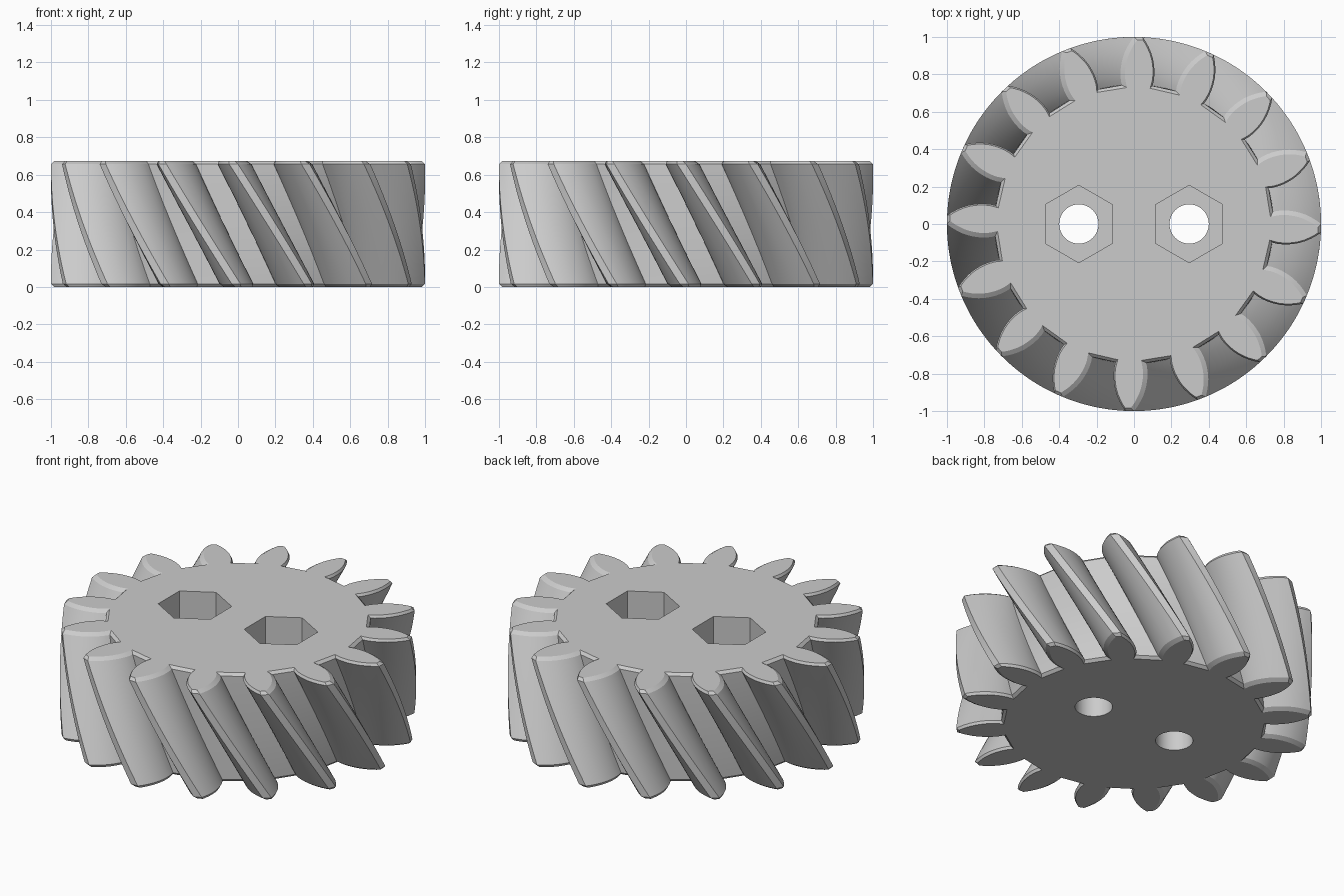
import bpy, bmesh
from math import radians, cos, sin, pi
from mathutils import Vector

cube = bpy.data.objects.get("Cube")
if cube:
    bpy.data.objects.remove(cube)

TEETH, HEIGHT, CHAMFER = 16, 0.672, 0.016
TWIST = radians(-24.4)
HOLE_X, POCKET_DEPTH = 0.295, 0.34

grey = bpy.data.materials.new("light grey")
grey.use_nodes = True
colour = (0.6, 0.6, 0.6, 1)
grey.diffuse_color = colour
grey.node_tree.nodes["Principled BSDF"].inputs["Base Color"].default_value = colour

# Tooth flank: radius and half angle in degrees, root to tip
FLANK = [(0.745, 6.3), (0.77, 6.55), (0.8, 6.5), (0.83, 6.25), (0.86, 5.8),
         (0.89, 5.2), (0.92, 4.4), (0.95, 3.4), (0.975, 2.45), (1.0, 1.35)]


def gear_outline():
    pts = []
    for i in range(TEETH):
        mid = 2 * pi * i / TEETH
        side = [(r, mid - radians(a)) for r, a in FLANK]
        side += [(r, mid + radians(a)) for r, a in reversed(FLANK)]
        pts += [Vector((r * cos(a), r * sin(a))) for r, a in side]
    return pts


def inset(pts, dist):
    out = []
    for i, p in enumerate(pts):
        d1 = (p - pts[i - 1]).normalized()
        d2 = (pts[(i + 1) % len(pts)] - p).normalized()
        n1, n2 = Vector((-d1.y, d1.x)), Vector((-d2.y, d2.x))
        out.append(p + (n1 + n2) * dist / (1 + n1.dot(n2)))
    return out


def make_object(name, bm):
    bmesh.ops.recalc_face_normals(bm, faces=bm.faces)
    mesh = bpy.data.meshes.new(name)
    bm.to_mesh(mesh)
    bm.free()
    mesh.materials.append(grey)
    obj = bpy.data.objects.new(name, mesh)
    bpy.context.collection.objects.link(obj)
    return obj


# Helical body: twisted sections with a chamfer at each end
full = gear_outline()
small = inset(full, CHAMFER)
STEPS = 20
sections = [(0, small)]
for s in range(STEPS + 1):
    sections.append((CHAMFER + (HEIGHT - 2 * CHAMFER) * s / STEPS, full))
sections.append((HEIGHT, small))

bm = bmesh.new()
rings = []
for z, outline in sections:
    a = TWIST * z / HEIGHT
    rings.append([bm.verts.new((p.x * cos(a) - p.y * sin(a),
                                p.x * sin(a) + p.y * cos(a), z)) for p in outline])
for low, high in zip(rings, rings[1:]):
    for i in range(len(low)):
        bm.faces.new((low[i - 1], low[i], high[i], high[i - 1]))
bm.faces.new(rings[0])
bm.faces.new(rings[-1])
gear = make_object("helical_gear", bm)


# Bolt holes and hexagonal nut pockets
def cut(sides, radius, x, z0, z1, turn):
    bm = bmesh.new()
    ends = [[bm.verts.new((x + radius * cos(turn + 2 * pi * i / sides),
                           radius * sin(turn + 2 * pi * i / sides), z))
             for i in range(sides)] for z in (z0, z1)]
    for i in range(sides):
        bm.faces.new((ends[0][i - 1], ends[0][i], ends[1][i], ends[1][i - 1]))
    bm.faces.new(ends[0])
    bm.faces.new(ends[1])
    cutter = make_object("hole_cutter", bm)
    cutter.hide_render = True
    mod = gear.modifiers.new("hole", "BOOLEAN")
    mod.operation = "DIFFERENCE"
    mod.solver = "EXACT"
    mod.object = cutter
    bpy.context.view_layer.objects.active = gear
    bpy.ops.object.modifier_apply(modifier=mod.name)
    bpy.data.objects.remove(cutter)


for x in (-HOLE_X, HOLE_X):
    cut(6, 0.207, x, HEIGHT - POCKET_DEPTH, HEIGHT + 0.2, pi / 2)
    cut(48, 0.105, x, -0.2, HEIGHT + 0.2, 0)

# Smooth flanks with sharp edges
bpy.ops.object.select_all(action="DESELECT")
gear.select_set(True)
bpy.context.view_layer.objects.active = gear
bpy.ops.object.shade_smooth_by_angle(angle=radians(28))
